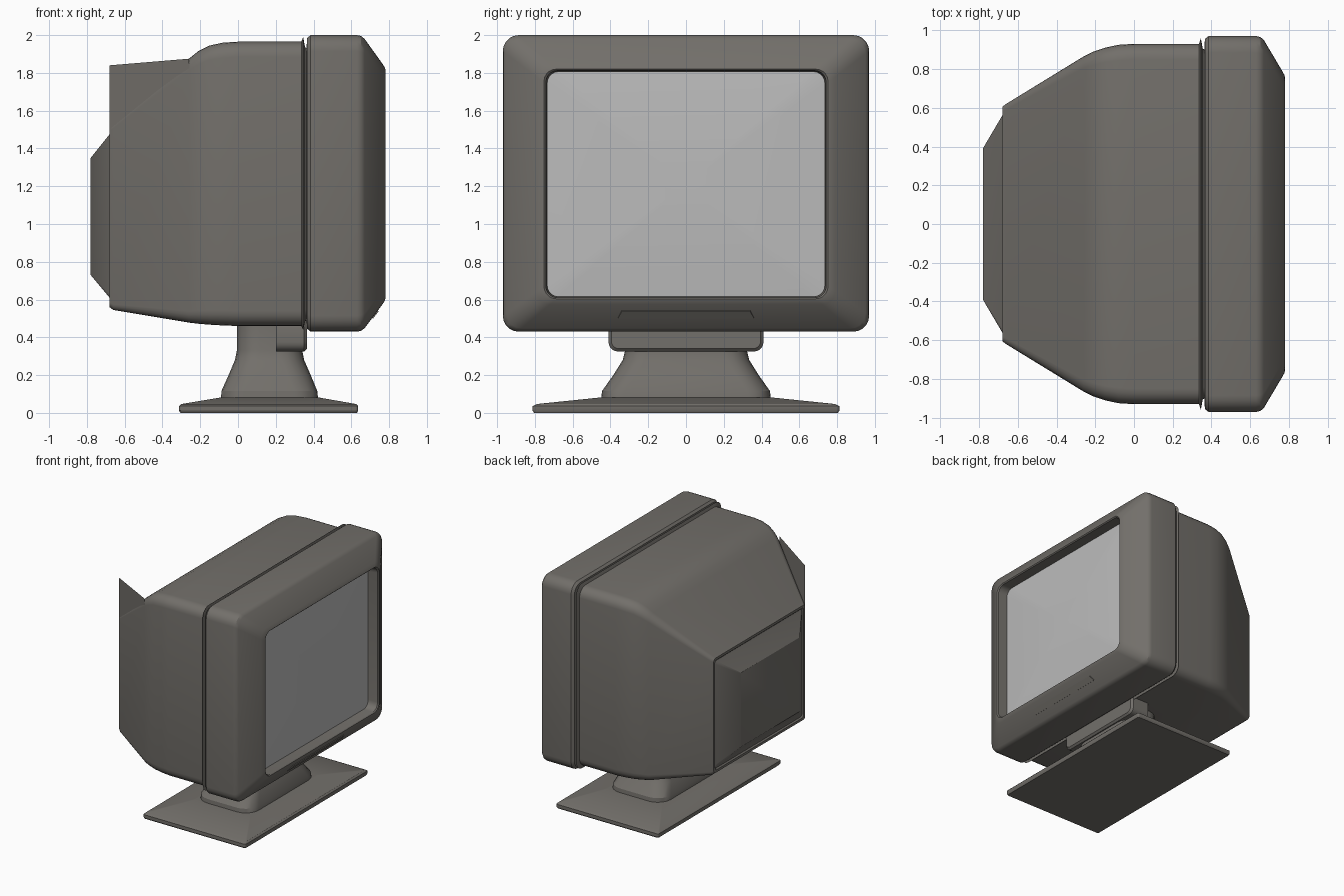
import bpy, bmesh, math
from mathutils import Vector


def material(name, c):
    m = bpy.data.materials.new(name)
    m.diffuse_color = (*c, 1)
    return m


BODY = material("warm_grey", (0.17, 0.16, 0.145))
GLASS = material("screen_grey", (0.5, 0.5, 0.5))


def rounded(a0, a1, b0, b1, r, n=5):
    """2D rounded rectangle, n + 1 points per corner."""
    pts = []
    for k, (a, b) in enumerate([(a1 - r, b1 - r), (a0 + r, b1 - r), (a0 + r, b0 + r), (a1 - r, b0 + r)]):
        for i in range(n + 1):
            t = math.pi / 2 * (k + i / n)
            pts.append((a + r * math.cos(t), b + r * math.sin(t)))
    return pts


def skin(name, rings, mat=BODY, angle=30, cap_start=True, cap_end=True):
    """Skin a list of equal-length 3D rings."""
    bm = bmesh.new()
    vr = [[bm.verts.new(p) for p in ring] for ring in rings]
    for a, b in zip(vr, vr[1:]):
        for i in range(len(a)):
            j = (i + 1) % len(a)
            bm.faces.new((a[i], a[j], b[j], b[i]))
    if cap_start:
        bm.faces.new(vr[0][::-1])
    if cap_end:
        bm.faces.new(vr[-1])
    bmesh.ops.recalc_face_normals(bm, faces=bm.faces)
    me = bpy.data.meshes.new(name)
    bm.to_mesh(me)
    bm.free()
    ob = bpy.data.objects.new(name, me)
    bpy.context.collection.objects.link(ob)
    me.materials.append(mat)
    bpy.ops.object.select_all(action='DESELECT')
    ob.select_set(True)
    bpy.context.view_layer.objects.active = ob
    bpy.ops.object.shade_smooth_by_angle(angle=math.radians(angle))
    return ob


def along_x(name, secs, **kw):
    """Sections: x, half width, z low, z high, corner radius."""
    return skin(name, [[(x, y, z) for y, z in rounded(-h, h, z0, z1, r)] for x, h, z0, z1, r in secs], **kw)


def along_z(name, secs, **kw):
    """Sections: z, x low, x high, half width, corner radius."""
    return skin(name, [[(x, y, z) for x, y in rounded(x0, x1, -h, h, r)] for z, x0, x1, h, r in secs], **kw)


# rear housing, with the lip that meets the bezel
along_x("rear_housing", [
    (0.365, 0.90, 0.49, 1.93, 0.06),
    (0.355, 0.905, 0.485, 1.935, 0.06),
    (0.345, 0.96, 0.44, 1.99, 0.08),
    (0.335, 0.93, 0.46, 1.965, 0.08),
    (0.0, 0.93, 0.46, 1.965, 0.08),
    (-0.08, 0.925, 0.463, 1.96, 0.08),
    (-0.15, 0.91, 0.467, 1.945, 0.075),
    (-0.21, 0.89, 0.472, 1.915, 0.07),
    (-0.26, 0.865, 0.478, 1.875, 0.06),
    (-0.66, 0.62, 0.545, 1.535, 0.03),
    (-0.68, 0.605, 0.56, 1.52, 0.025),
    (-0.68, 0.585, 0.58, 1.50, 0.02),
    (-0.67, 0.575, 0.59, 1.49, 0.02),
    (-0.68, 0.56, 0.61, 1.475, 0.02),
    (-0.78, 0.39, 0.73, 1.35, 0.005),
])

# upright fin on one side of the rear housing
skin("side_fin", [[(-0.68, -0.605, 1.84), (-0.26, -0.865, 1.875),
                   (-0.24, -0.87, 1.6), (-0.68, -0.605, 1.4)]], cap_start=False)

# screen bezel with recessed opening
along_x("screen_bezel", [
    (0.362, 0.89, 0.50, 1.92, 0.06),
    (0.366, 0.955, 0.445, 1.985, 0.08),
    (0.385, 0.97, 0.43, 2.0, 0.085),
    (0.63, 0.97, 0.43, 2.0, 0.085),
    (0.652, 0.965, 0.435, 1.995, 0.083),
    (0.67, 0.95, 0.448, 1.98, 0.08),
    (0.765, 0.79, 0.575, 1.848, 0.07),
    (0.776, 0.77, 0.592, 1.83, 0.068),
    (0.78, 0.752, 0.604, 1.82, 0.065),
    (0.772, 0.742, 0.61, 1.812, 0.06),
    (0.69, 0.735, 0.615, 1.807, 0.06),
])

# slightly domed glass
along_x("screen_glass", [
    (0.692 + 0.028 * (1 - s * s), 0.734 * s, 1.211 - 0.595 * s, 1.211 + 0.595 * s, 0.06 * s)
    for s in (1, 0.85, 0.65, 0.4, 0.15)], mat=GLASS)

# control flap on the lower bezel slope
nrm = Vector((0.81, 0, -0.59))
skin("control_flap", [[Vector(p) + nrm * d for p in
                       [(0.71, -0.36, 0.503), (0.71, 0.36, 0.503), (0.74, 0.34, 0.541), (0.74, -0.34, 0.541)]]
                      for d in (-0.012, 0.006)])

# tilt block under the bezel
along_x("tilt_block", [
    (0.20, 0.41, 0.325, 0.50, 0.05),
    (0.35, 0.41, 0.325, 0.50, 0.05),
    (0.365, 0.395, 0.34, 0.49, 0.04)])

# pedestal neck
along_z("pedestal_neck", [
    (0.06, -0.09, 0.425, 0.45, 0.12),
    (0.115, -0.088, 0.42, 0.445, 0.12),
    (0.20, -0.05, 0.385, 0.385, 0.12),
    (0.28, -0.016, 0.35, 0.335, 0.12),
    (0.33, -0.006, 0.34, 0.322, 0.12),
    (0.48, -0.006, 0.34, 0.32, 0.12)])

# foot plate
along_z("foot_plate", [
    (0.0, -0.305, 0.63, 0.805, 0.012),
    (0.012, -0.312, 0.636, 0.812, 0.015),
    (0.036, -0.312, 0.636, 0.812, 0.015),
    (0.047, -0.30, 0.625, 0.79, 0.012),
    (0.082, -0.09, 0.425, 0.45, 0.01)])
